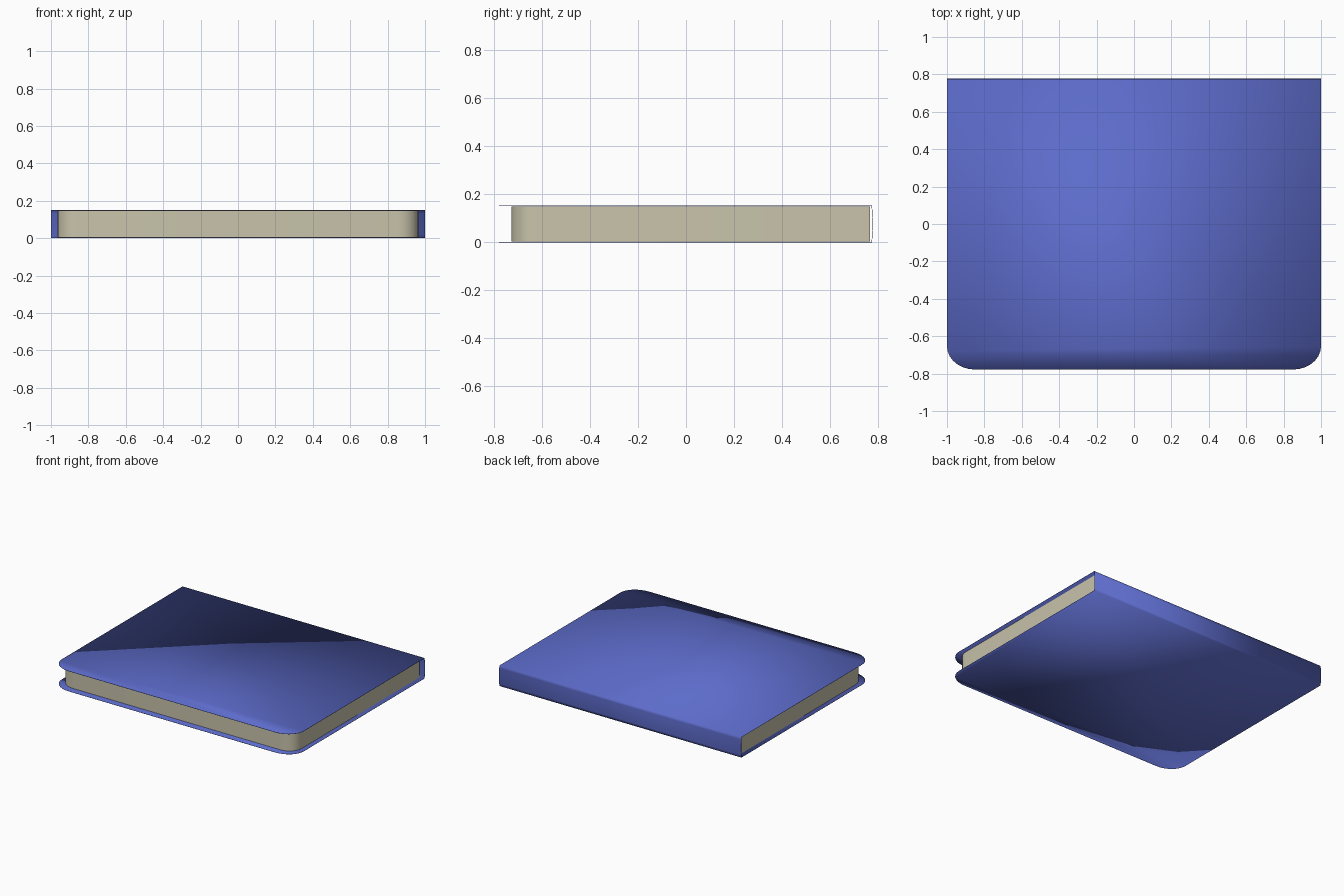
import bpy, bmesh, math

if "Cube" in bpy.data.objects:
    bpy.data.objects.remove(bpy.data.objects["Cube"])

HEIGHT, BACK, FRONT, BULGE = 0.152, 0.774, -0.778, 0.004


def material(name, rgb):
    m = bpy.data.materials.new(name)
    m.diffuse_color = (*rgb, 1)
    m.use_nodes = True
    m.node_tree.nodes["Principled BSDF"].inputs["Base Color"].default_value = m.diffuse_color
    return m


def outline(hx, front, back, rx, ry, steps=7):
    """Counter-clockwise rectangle with rounded front corners."""
    pts = [(hx, back), (-hx, back)]
    for side, start in ((-1, math.pi), (1, 1.5 * math.pi)):
        for i in range(steps + 1):
            a = start + i / steps * math.pi / 2
            pts.append((side * (hx - rx) + rx * math.cos(a),
                        front + ry + ry * math.sin(a)))
    return pts


def finish(bm, name, mat):
    mesh = bpy.data.meshes.new(name)
    bm.to_mesh(mesh)
    bm.free()
    mesh.materials.append(mat)
    ob = bpy.data.objects.new(name, mesh)
    bpy.context.collection.objects.link(ob)
    bpy.ops.object.select_all(action='DESELECT')
    ob.select_set(True)
    bpy.context.view_layer.objects.active = ob
    bpy.ops.object.shade_smooth_by_angle(angle=math.radians(35))
    return ob


blue = material("cover_blue", (0.108, 0.148, 0.59))
cream = material("paper_cream", (0.58, 0.55, 0.41))

# Binding: two thin boards joined by a gently bulging spine
bm = bmesh.new()
shape = outline(1.0, FRONT, BACK, 0.15, 0.125)
bottom = [bm.verts.new((x, y, 0)) for x, y in shape]
top = [bm.verts.new((x, y, HEIGHT)) for x, y in shape]
bm.faces.new(bottom[::-1])
bm.faces.new(top)
rows = [(bottom[1], bottom[0])]
for i in range(1, 8):
    t = i / 8
    y = BACK + BULGE * math.sin(math.pi * t)
    rows.append(tuple(bm.verts.new((x, y, HEIGHT * t)) for x in (-1, 1)))
rows.append((top[1], top[0]))
for lo, hi in zip(rows, rows[1:]):
    bm.faces.new((lo[0], hi[0], hi[1], lo[1]))
binding = finish(bm, "binding", blue)
solid = binding.modifiers.new("board_thickness", 'SOLIDIFY')
solid.thickness = 0.002
solid.offset = -1

# Page block: solid stack of paper set in from the cover edges
bm = bmesh.new()
face = bm.faces.new([bm.verts.new((x, y, 0.0025))
                     for x, y in outline(0.965, -0.727, 0.766, 0.11, 0.10)])
ext = bmesh.ops.extrude_face_region(bm, geom=[face])
for v in ext["geom"]:
    if isinstance(v, bmesh.types.BMVert):
        v.co.z = HEIGHT - 0.0025
bmesh.ops.recalc_face_normals(bm, faces=bm.faces)
finish(bm, "page_block", cream)
